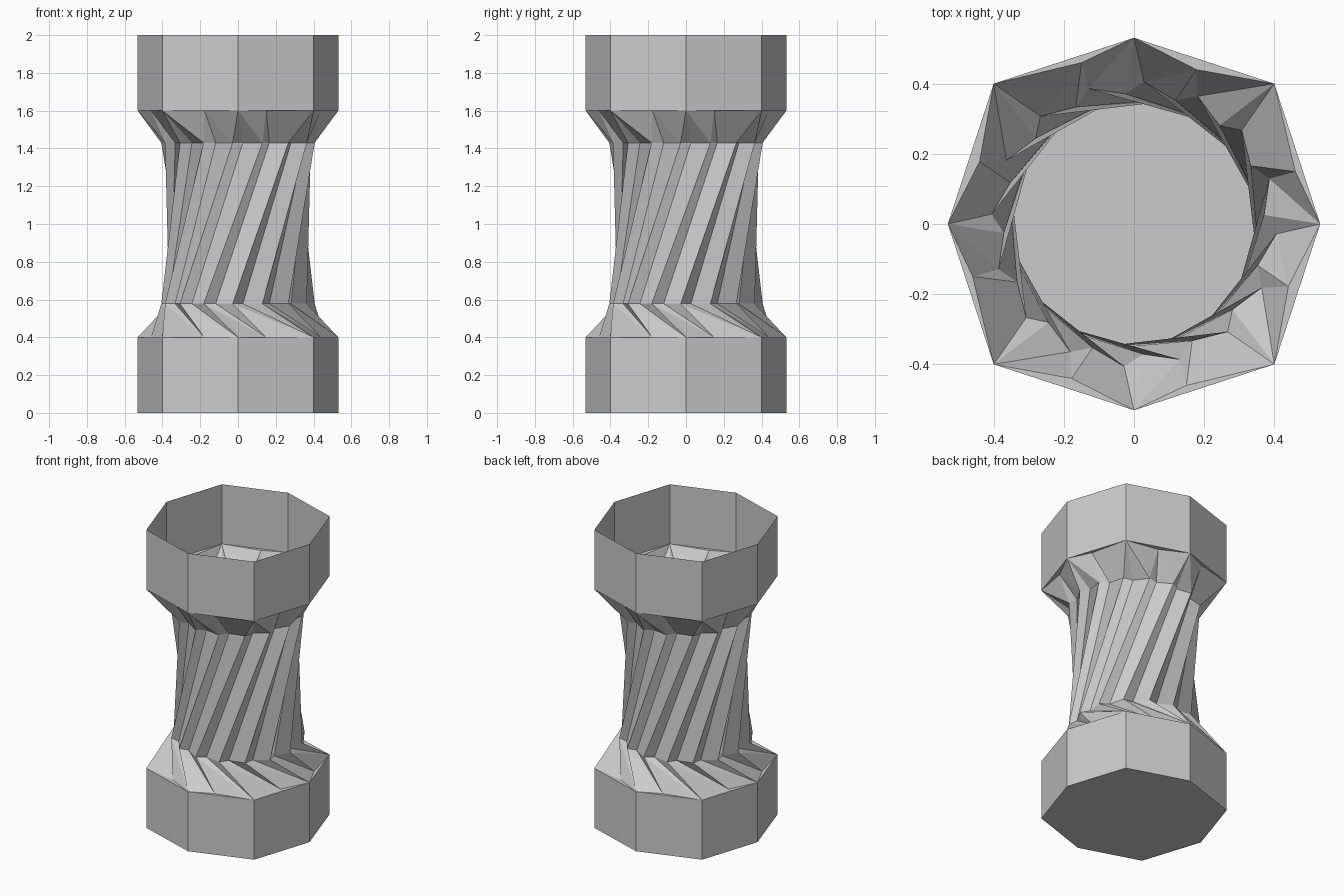
import bpy, bmesh
from math import cos, sin, radians

if "Cube" in bpy.data.objects:
    bpy.data.objects.remove(bpy.data.objects["Cube"])

bm = bmesh.new()


def vert(angle, radius, z):
    a = radians(angle)
    return bm.verts.new((radius * cos(a), radius * sin(a), z))


# Octagon collar ring, corners only
def octagon(z):
    return [vert(-90 + 45 * i, 0.566 if i % 2 else 0.531, z) for i in range(8)]


# Collar corners alternating with inset mid-edge points
def scalloped(corners, z):
    ring = []
    for i, c in enumerate(corners):
        mid = (-72, 0.484) if i % 2 == 0 else (-67, 0.475)
        ring += [c, vert(mid[0] + 45 * i, mid[1], z)]
    return ring


# Sawtooth ring: 16 peaks, each followed closely by a valley
def sawtooth(z, turn):
    ring = []
    for k in range(16):
        a = -94 + turn + 22.5 * k
        ring += [vert(a, 0.407, z), vert(a + 8, 0.372, z)]
    return ring


def wall(lower, upper):
    n = len(lower)
    for i in range(n):
        j = (i + 1) % n
        bm.faces.new((lower[i], lower[j], upper[j], upper[i]))


# Flaring band joining a collar to the fluted stem, plus the thin ledge
def flare(corners, outer, teeth):
    for i in range(8):
        bm.faces.new((corners[i], corners[(i + 1) % 8], outer[2 * i + 1]))
    for k in range(16):
        n = (k + 1) % 16
        peak, valley, nxt = teeth[2 * k], teeth[2 * k + 1], teeth[2 * n]
        bm.faces.new((outer[k], valley, peak))
        bm.faces.new((outer[k], nxt, valley))
        bm.faces.new((outer[k], outer[n], nxt))


base, low, high, rim = [octagon(z) for z in (0, 0.4, 1.6, 2.0)]
stem_low, stem_high = sawtooth(0.578, -45), sawtooth(1.43, 0)

# Closed base, collars, twisted stem and flares
bm.faces.new(base[::-1])
wall(base, low)
flare(low, scalloped(low, 0.4), stem_low)
wall(stem_low, stem_high)
flare(high, scalloped(high, 1.6), stem_high)
wall(high, rim)

bmesh.ops.recalc_face_normals(bm, faces=bm.faces)
mesh = bpy.data.meshes.new("twisted_vase")
bm.to_mesh(mesh)
bm.free()
bpy.context.collection.objects.link(bpy.data.objects.new("twisted_vase", mesh))
